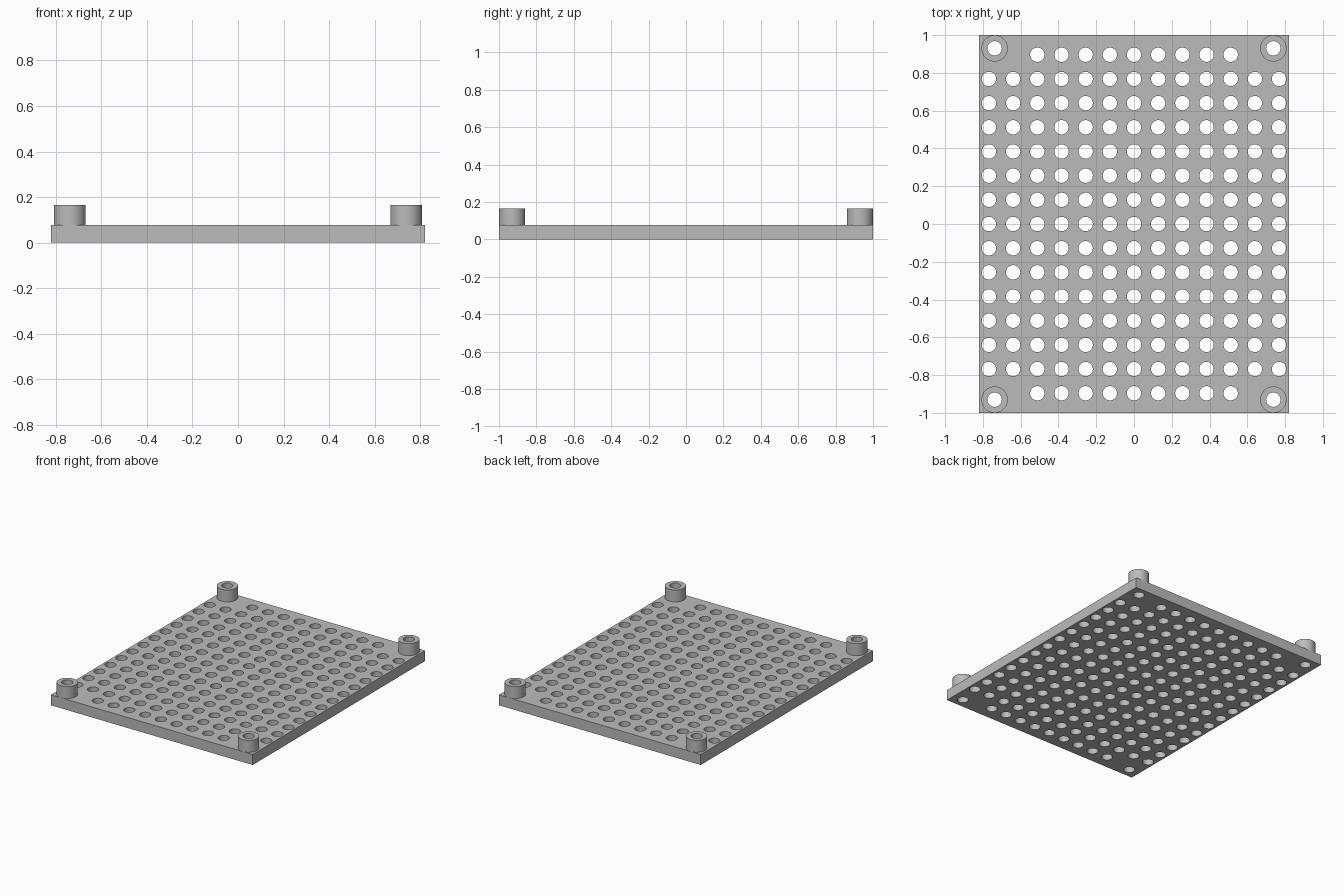
import bpy
from math import cos, sin, pi, radians

cube = bpy.data.objects.get("Cube")
if cube:
    bpy.data.objects.remove(cube, do_unlink=True)

HALF_X, HALF_Y = 0.82, 1.0
PLATE_TOP, POST_TOP = 0.077, 0.165
PITCH, HOLE_R = 0.128, 0.038
POST_X, POST_Y, POST_R = 0.738, 0.93, 0.07

grey = bpy.data.materials.new("plain grey")
grey.use_nodes = True
colour = (0.5, 0.5, 0.5, 1)
grey.diffuse_color = colour
grey.node_tree.nodes["Principled BSDF"].inputs["Base Color"].default_value = colour


def circle(x, y, r, sides=40):
    return [(x + r * cos(2 * pi * i / sides), y + r * sin(2 * pi * i / sides))
            for i in range(sides)]


def extruded(name, loops, z0, z1):
    """Extrude an outline with holes between two heights, as a mesh."""
    curve = bpy.data.curves.new(name, "CURVE")
    curve.dimensions = "2D"
    curve.fill_mode = "BOTH"
    curve.extrude = (z1 - z0) / 2
    for loop in loops:
        spline = curve.splines.new("POLY")
        spline.points.add(len(loop) - 1)
        for point, (x, y) in zip(spline.points, loop):
            point.co = (x, y, 0, 1)
        spline.use_cyclic_u = True
    obj = bpy.data.objects.new(name, curve)
    bpy.context.collection.objects.link(obj)
    obj.location.z = (z0 + z1) / 2
    bpy.ops.object.select_all(action="DESELECT")
    obj.select_set(True)
    bpy.context.view_layer.objects.active = obj
    bpy.ops.object.convert(target="MESH")
    obj = bpy.context.object
    # Weld caps to walls and keep the rims sharp
    bpy.ops.object.mode_set(mode="EDIT")
    bpy.ops.mesh.select_all(action="SELECT")
    bpy.ops.mesh.remove_doubles(threshold=0.0001)
    bpy.ops.mesh.normals_make_consistent(inside=False)
    bpy.ops.object.mode_set(mode="OBJECT")
    bpy.ops.object.shade_smooth_by_angle(angle=radians(30))
    obj.data.materials.clear()
    obj.data.materials.append(grey)
    return obj


# Perforated plate: the end rows are shorter, leaving room for the posts
corners = [(sx, sy) for sx in (-1, 1) for sy in (-1, 1)]
loops = [[(-HALF_X, -HALF_Y), (HALF_X, -HALF_Y), (HALF_X, HALF_Y), (-HALF_X, HALF_Y)]]
for row in range(-7, 8):
    reach = 4 if abs(row) == 7 else 6
    for col in range(-reach, reach + 1):
        loops.append(circle(col * PITCH, row * PITCH, HOLE_R))
for sx, sy in corners:
    loops.append(circle(sx * POST_X, sy * POST_Y, HOLE_R))
extruded("perforated_plate", loops, 0, PLATE_TOP)

# Hollow corner posts
for sx, sy in corners:
    name = ("back" if sy > 0 else "front") + ("_left" if sx > 0 else "_right") + "_post"
    x, y = sx * POST_X, sy * POST_Y
    extruded(name, [circle(x, y, POST_R), circle(x, y, HOLE_R)], PLATE_TOP, POST_TOP)
